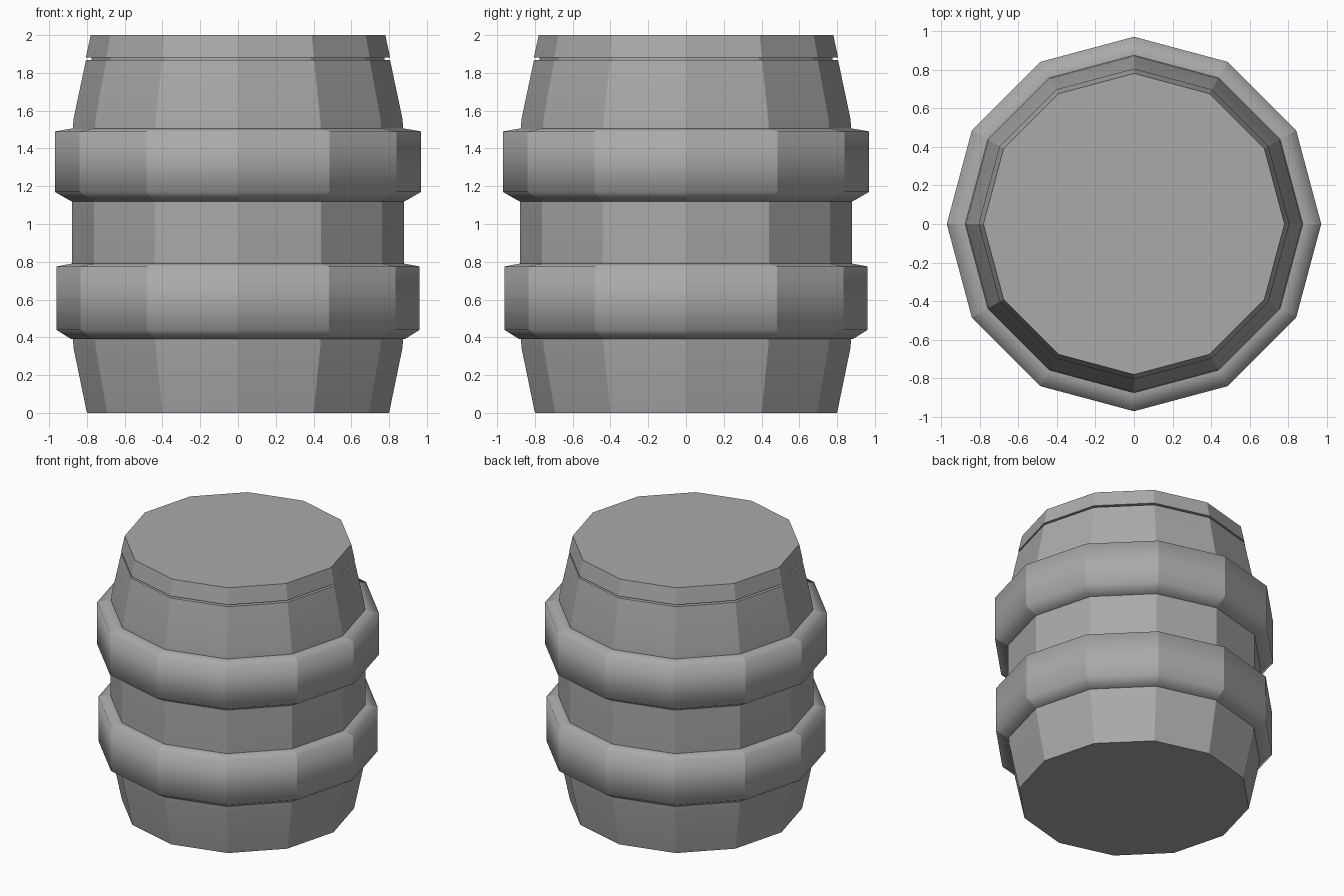
import bpy, bmesh, math

if "Cube" in bpy.data.objects:
    bpy.data.objects.remove(bpy.data.objects["Cube"])

SIDES = 12


def flat_colour(name, rgb):
    mat = bpy.data.materials.new(name)
    mat.use_nodes = True
    mat.diffuse_color = (*rgb, 1)
    mat.node_tree.nodes["Principled BSDF"].inputs["Base Color"].default_value = (*rgb, 1)
    return mat


GREY = flat_colour("plain grey", (0.4, 0.4, 0.4))


def lathe(name, profile, soft_angle, closed=False):
    """Turn (radius, height) points into a faceted solid, softened only along its profile."""
    bm = bmesh.new()
    rings = []
    for r, z in profile:
        angles = [2 * math.pi * i / SIDES for i in range(SIDES)]
        rings.append([bm.verts.new((r * math.cos(a), r * math.sin(a), z)) for a in angles])
    pairs = list(zip(rings, rings[1:]))
    if closed:
        pairs.append((rings[-1], rings[0]))
    else:
        bm.faces.new(rings[0][::-1])
        bm.faces.new(rings[-1])
    for low, high in pairs:
        for i in range(SIDES):
            j = (i + 1) % SIDES
            bm.faces.new((low[i], low[j], high[j], high[i]))
    bmesh.ops.recalc_face_normals(bm, faces=bm.faces)
    for f in bm.faces:
        f.smooth = True
    # Stave edges stay crisp, gentle profile bends are smooth
    for e in bm.edges:
        a, b = (v.co for v in e.verts)
        upright = abs(a.z - b.z) > 0.001 or abs(a.xy.length - b.xy.length) > 0.001
        e.smooth = not upright and e.calc_face_angle(math.pi) < math.radians(soft_angle)
    mesh = bpy.data.meshes.new(name)
    bm.to_mesh(mesh)
    bm.free()
    mesh.materials.append(GREY)
    obj = bpy.data.objects.new(name, mesh)
    bpy.context.collection.objects.link(obj)
    return obj


# Barrel body, with a recessed neck under the lid
lathe("barrel_body", [(0.80, 0), (0.87, 0.34), (0.88, 0.45), (0.88, 1.44),
                      (0.87, 1.56), (0.805, 1.868), (0.775, 1.868), (0.775, 1.90)], 30)

# Lid with a slight taper
lathe("lid", [(0.805, 1.882), (0.803, 1.892), (0.78, 2.0)], 30)

# Two hoops, each with a steep lower bevel and a shallow top
for name, r, low, high in (("lower_hoop", 0.962, 0.39, 0.79), ("upper_hoop", 0.97, 1.12, 1.505)):
    lathe(name, [(0.86, low), (0.882, low), (r, low + 0.05), (r, high - 0.015),
                 (0.882, high), (0.86, high)], 85, closed=True)
